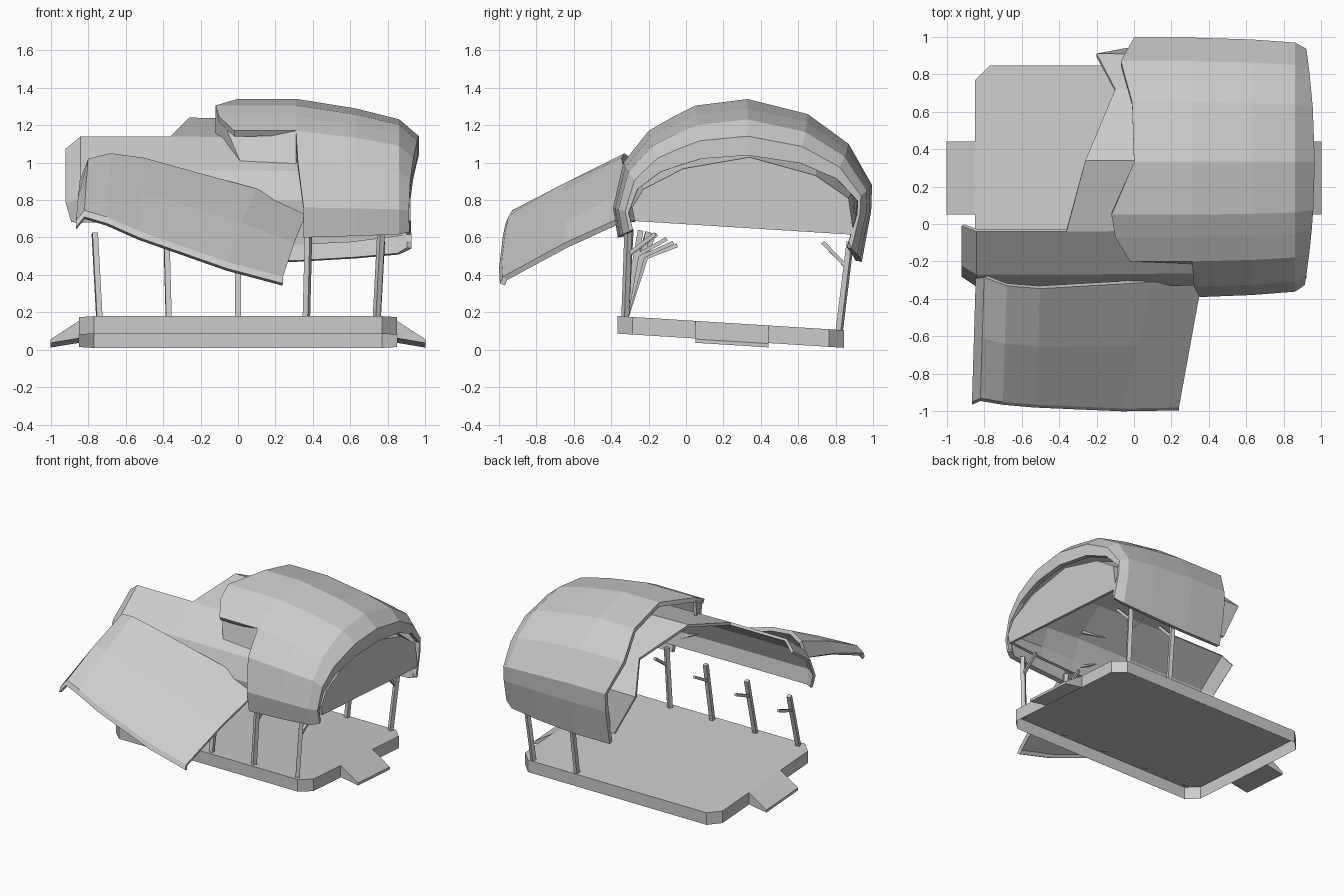
import bpy, bmesh
from math import sin, cos, radians
from mathutils import Vector

if "Cube" in bpy.data.objects:
    bpy.data.objects.remove(bpy.data.objects["Cube"])


def finish(name, bm, thick=0.0):
    bmesh.ops.remove_doubles(bm, verts=bm.verts, dist=0.002)
    me = bpy.data.meshes.new(name)
    bm.to_mesh(me)
    bm.free()
    ob = bpy.data.objects.new(name, me)
    bpy.context.collection.objects.link(ob)
    if thick:
        m = ob.modifiers.new("thickness", 'SOLIDIFY')
        m.thickness = thick
        m.offset = -1
    return ob


def add_grid(bm, rows):
    vs = [[bm.verts.new(p) for p in r] for r in rows]
    for a, b in zip(vs, vs[1:]):
        for j in range(len(a) - 1):
            bm.faces.new((a[j], a[j + 1], b[j + 1], b[j]))


def lerp_table(table, x):
    # (x, width scale, height scale), interpolated
    if x <= table[0][0]:
        return table[0][1:]
    for a, b in zip(table, table[1:]):
        if x <= b[0]:
            t = (x - a[0]) / (b[0] - a[0])
            return [a[k] + (b[k] - a[k]) * t for k in (1, 2)]
    return table[-1][1:]


def section(x, y, z, scale):
    w, h = scale
    return Vector((x, 0.33 + (y - 0.33) * w, 0.7 + (z - 0.7) * h))


# Outer broken vault: profile points are (y, z, x of the broken left edge)
ENDS = [(0.62, 0.985, 0.92), (0.85, 0.96, 0.83), (0.955, 0.91, 0.69), (0.955, 0.885, 0.53)]


def outer_row(y, z, starts):
    row = [Vector((x, y, z)) for x in starts]
    for x, w, h in ENDS:
        bow = 0.05 * ((y - 0.33) / 0.7) ** 2 if x > 0.9 else 0
        row.append(section(x + 0.01 - bow, y, z, (w, h)))
    return row


front_part = [(-0.365, 0.6, 0.35), (-0.39, 0.76, 0.35), (-0.335, 1.0, 0.32), (-0.2, 1.17, 0.31)]
roof_part = [(-0.2, 1.17, -0.02), (-0.07, 1.245, -0.1), (0.05, 1.305, -0.12), (0.33, 1.34, 0.0),
             (0.65, 1.26, -0.01), (0.87, 1.1, -0.07), (0.995, 0.88, 0.0),
             (0.99, 0.74, 0.0), (0.94, 0.47, 0.0)]
bm = bmesh.new()
add_grid(bm, [outer_row(y, z, [x]) for y, z, x in front_part])
add_grid(bm, [outer_row(y, z, [x, 0.31]) for y, z, x in roof_part])
finish("outer_vault", bm, 0.035)

# Bent flap under the notch in the vault
bm = bmesh.new()
add_grid(bm, [[(-0.12, 0.04, 1.15), (0.01, -0.2, 1.01), (0.31, -0.215, 0.965)],
              [(-0.12, 0.05, 1.28), (-0.07, -0.1, 1.2), (0.31, -0.2, 1.17)]])
finish("vault_flap", bm, 0.02)

# Inner lining, long at the front and broken away at the rear left
INNER = [(-0.92, 0.92, 0.85), (-0.84, 1, 1), (0.0, 1, 1), (0.3, 0.99, 0.98),
         (0.6, 0.97, 0.88), (0.9, 0.93, 0.61)]
inner_front = [(-0.32, 0.68), (-0.335, 0.8), (-0.27, 0.96), (-0.04, 1.14)]
inner_rear = [(-0.04, 1.14, -0.36), (0.34, 1.24, -0.26), (0.72, 1.08, -0.1),
              (0.91, 0.88, -0.2), (0.94, 0.56, -0.04)]


def inner_pt(x, y, z):
    return section(x, y, z, lerp_table(INNER, x))


bm = bmesh.new()
add_grid(bm, [[inner_pt(x, y, z) for x in (-0.92 + 0.03 * (z < 0.75), -0.84, -0.36, 0.3, 0.6, 0.9)]
              for y, z in inner_front])
add_grid(bm, [[inner_pt(x, y, z) for x in (x0, 0.3, 0.6, 0.9)] for y, z, x0 in inner_rear])
finish("inner_lining", bm, 0.02)

# Flat wall closing the right end
bm = bmesh.new()
outline = inner_front + [p[:2] for p in inner_rear[1:]]
bm.faces.new([bm.verts.new(inner_pt(0.9, y, z)) for y, z in outline])
finish("end_wall", bm, 0.02)

# Fallen roof panel: columns of (rear edge, front edge), gently curved
cols = [((-0.845, -0.29, 0.9), (-0.865, -0.95, 0.69)),
        ((-0.8, -0.285, 1.02), (-0.82, -0.93, 0.745)),
        ((-0.68, -0.33, 1.05), (-0.7, -0.95, 0.71)),
        ((-0.5, -0.345, 1.025), (-0.53, -0.965, 0.635)),
        ((0.1, -0.31, 0.86), (-0.06, -0.985, 0.47)),
        ((0.36, -0.32, 0.72), (0.24, -0.98, 0.39))]
rows = []
for t, bulge in ((1, 0), (0.5, 0.015), (0, 0)):
    rows.append([Vector(a).lerp(Vector(b), t) + Vector((0, 0, bulge)) for a, b in cols])
rim = [p + Vector((0.0, -0.015, -0.035)) for p in rows[0]]
bm = bmesh.new()
add_grid(bm, [rim] + rows)
finish("fallen_panel", bm, 0.03)


# Tilted deck, chamfered corners, open underneath
def tilt(x, y, z):
    return Vector((x, y, z - 0.0625 * (y - 0.24)))


ring = []
for sx, sy, flip in ((1, 1, 0), (-1, 1, 1), (-1, -1, 0), (1, -1, 1)):
    pair = [(0.85 * sx, 0.24 + 0.525 * sy), (0.77 * sx, 0.24 + 0.605 * sy)]
    ring += pair[::-1] if flip else pair
bm = bmesh.new()
top = [bm.verts.new(tilt(x, y, 0.142)) for x, y in ring]
low = [bm.verts.new(tilt(x, y, 0.048)) for x, y in ring]
bm.faces.new(top)
for i in range(len(ring)):
    k = (i + 1) % len(ring)
    bm.faces.new((top[k], top[i], low[i], low[k]))
finish("deck", bm)

# Ramps at both ends of the deck
for side, name in ((-1, "left_ramp"), (1, "right_ramp")):
    bm = bmesh.new()
    prof = [(0.85, 0.142), (1.0, 0.045), (1.0, 0.025), (0.85, 0.05)]
    ends = [[bm.verts.new(tilt(side * x, y, z)) for x, z in prof] for y in (0.05, 0.44)]
    bm.faces.new(ends[0])
    bm.faces.new(ends[1][::-1])
    for i in range(4):
        k = (i + 1) % 4
        bm.faces.new((ends[0][k], ends[0][i], ends[1][i], ends[1][k]))
    bmesh.ops.recalc_face_normals(bm, faces=bm.faces)
    finish(name, bm)


# Posts with short braces, leaning more toward the left
def add_beam(bm, p, q, size):
    d = q - p
    rot = d.to_track_quat('Z', 'X').to_matrix().to_4x4()
    vs = bmesh.ops.create_cube(bm, size=1)["verts"]
    bmesh.ops.scale(bm, verts=vs, vec=(size, size, d.length))
    bmesh.ops.transform(bm, verts=vs, matrix=rot)
    bmesh.ops.translate(bm, verts=vs, vec=(p + q) / 2)


def post(name, x, y, z, lean, facing):
    a = radians(lean)

    def at(u, v):  # u inward, v along the post
        return Vector((x * (1 + 0.07 * v), y + facing * (u * cos(a) + v * sin(a)), z + v * cos(a) - u * sin(a)))

    bm = bmesh.new()
    add_beam(bm, at(0, 0), at(0, 0.475), 0.03)
    add_beam(bm, at(0.01, 0.345), at(0.145, 0.455), 0.02)
    finish(name, bm)


for i, (x, lean) in enumerate(((0.74, 2), (0.365, 3), (0.0, 10), (-0.37, 15), (-0.74, 18))):
    post("front_post_%d" % i, x, -0.325, 0.17, lean, 1)
for i, x in enumerate((0.74, 0.365)):
    post("rear_post_%d" % i, x, 0.82, 0.105, -7, -1)
